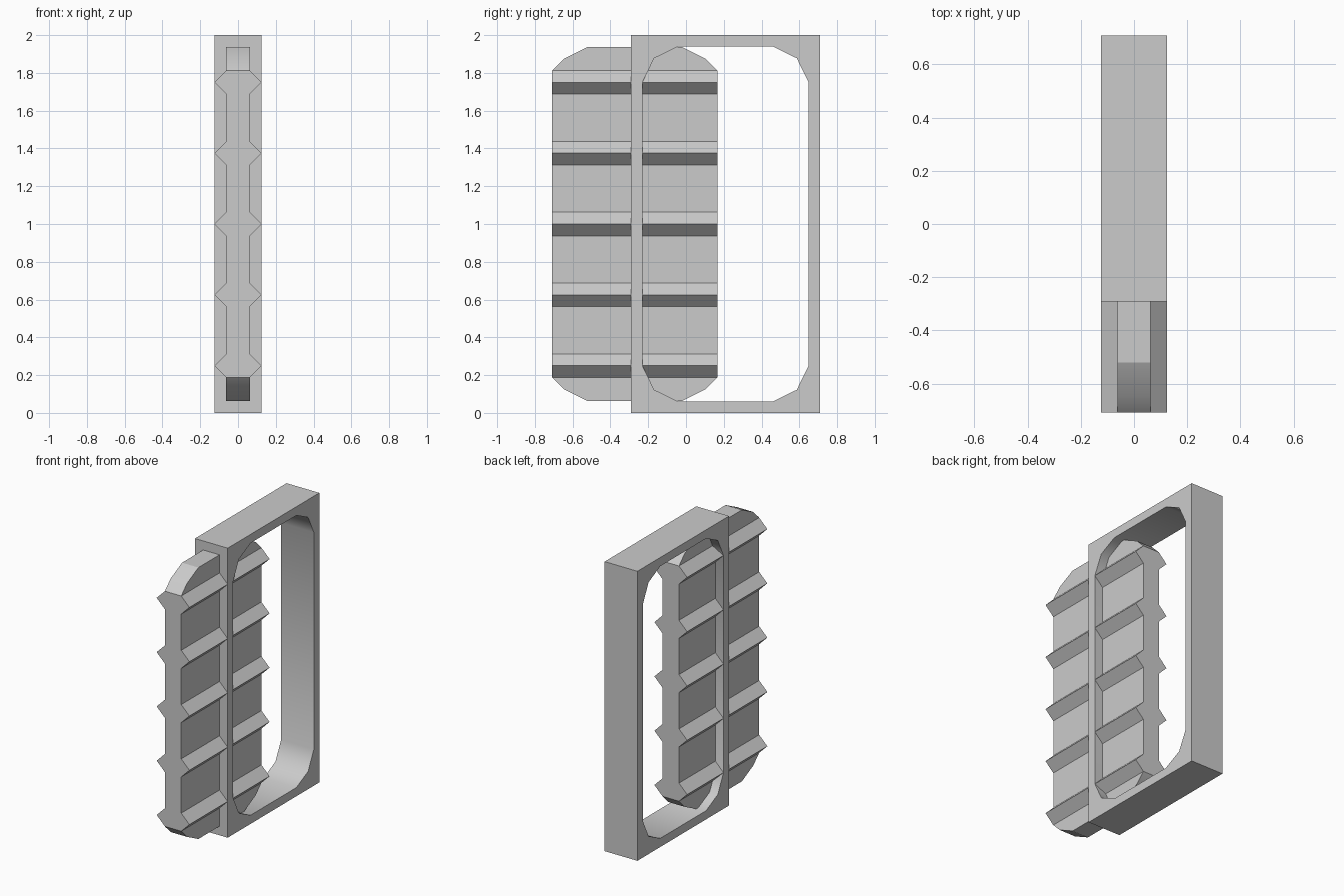
import bpy, bmesh, math
from mathutils import Vector

if "Cube" in bpy.data.objects:
    bpy.data.objects.remove(bpy.data.objects["Cube"])

FRAME_Y, PANEL_Y = 0.209, -0.2715   # y centres of frame and slid-out panel


def prism(bm, points, half, axis):
    """Closed prism: points are (y, z) for axis 'x' or (x, z) for axis 'y'."""
    def vert(p, d):
        return bm.verts.new((d, p[0], p[1]) if axis == 'x' else (p[0], d, p[1]))
    a = [vert(p, -half) for p in points]
    b = [vert(p, half) for p in points]
    bm.faces.new(a)
    bm.faces.new(b[::-1])
    for i in range(len(points)):
        j = (i + 1) % len(points)
        bm.faces.new((a[i], b[i], b[j], a[j]))


def finish(bm, name, y, angle):
    bmesh.ops.recalc_face_normals(bm, faces=bm.faces[:])
    me = bpy.data.meshes.new(name)
    bm.to_mesh(me)
    bm.free()
    ob = bpy.data.objects.new(name, me)
    bpy.context.collection.objects.link(ob)
    ob.location = (0, y, 1)
    bpy.ops.object.select_all(action='DESELECT')
    ob.select_set(True)
    bpy.context.view_layer.objects.active = ob
    bpy.ops.object.shade_smooth_by_angle(angle=math.radians(angle))
    return ob


# Door frame: rectangle with a chamfered opening, extruded through x
bm = bmesh.new()
quarter = [(0.44, 0.75), (0.3775, 0.8775), (0.25, 0.94)]
opening = []
for sy, sz in ((1, 1), (-1, 1), (-1, -1), (1, -1)):
    pts = [(y * sy, z * sz) for y, z in quarter]
    opening += pts if sy * sz > 0 else pts[::-1]
outline = [(0.5, 1), (-0.5, 1), (-0.5, -1), (0.5, -1)]
edges = []
for loop in (outline, opening):
    vs = [bm.verts.new((-0.125, y, z)) for y, z in loop]
    edges += [bm.edges.new((vs[i - 1], vs[i])) for i in range(len(vs))]
bmesh.ops.triangle_fill(bm, edges=edges, use_beauty=True, normal=Vector((-1, 0, 0)))
ext = bmesh.ops.extrude_face_region(bm, geom=bm.faces[:], use_keep_orig=True)
bmesh.ops.translate(bm, vec=(0.25, 0, 0),
                    verts=[g for g in ext["geom"] if isinstance(g, bmesh.types.BMVert)])
finish(bm, "door_frame", FRAME_Y, 42)

# Door panel: ridged profile extruded along y
bm = bmesh.new()
side = []
for i in range(5):
    z = -0.75 + 0.375 * i
    side += [(0.0625, z - 0.0625), (0.125, z), (0.0625, z + 0.0625)]
prism(bm, side + [(-x, z) for x, z in reversed(side)], 0.4375, 'y')

# Tapered caps on the top and bottom of the panel
for s in (1, -1):
    right = [(0.4375, 0.8125), (0.375, 0.875), (0.25, 0.9375)]
    cap = right + [(-y, z) for y, z in reversed(right)]
    prism(bm, [(y, z * s) for y, z in cap], 0.0625, 'x')

# Drop the hidden faces between caps and body, then weld
inner = [f for f in bm.faces if all(abs(abs(v.co.z) - 0.8125) < 1e-4 for v in f.verts)
         and abs(f.calc_center_median().z) > 0.8]
bmesh.ops.delete(bm, geom=inner, context='FACES')
bmesh.ops.remove_doubles(bm, verts=bm.verts[:], dist=1e-4)
finish(bm, "sliding_door_panel", PANEL_Y, 24)
